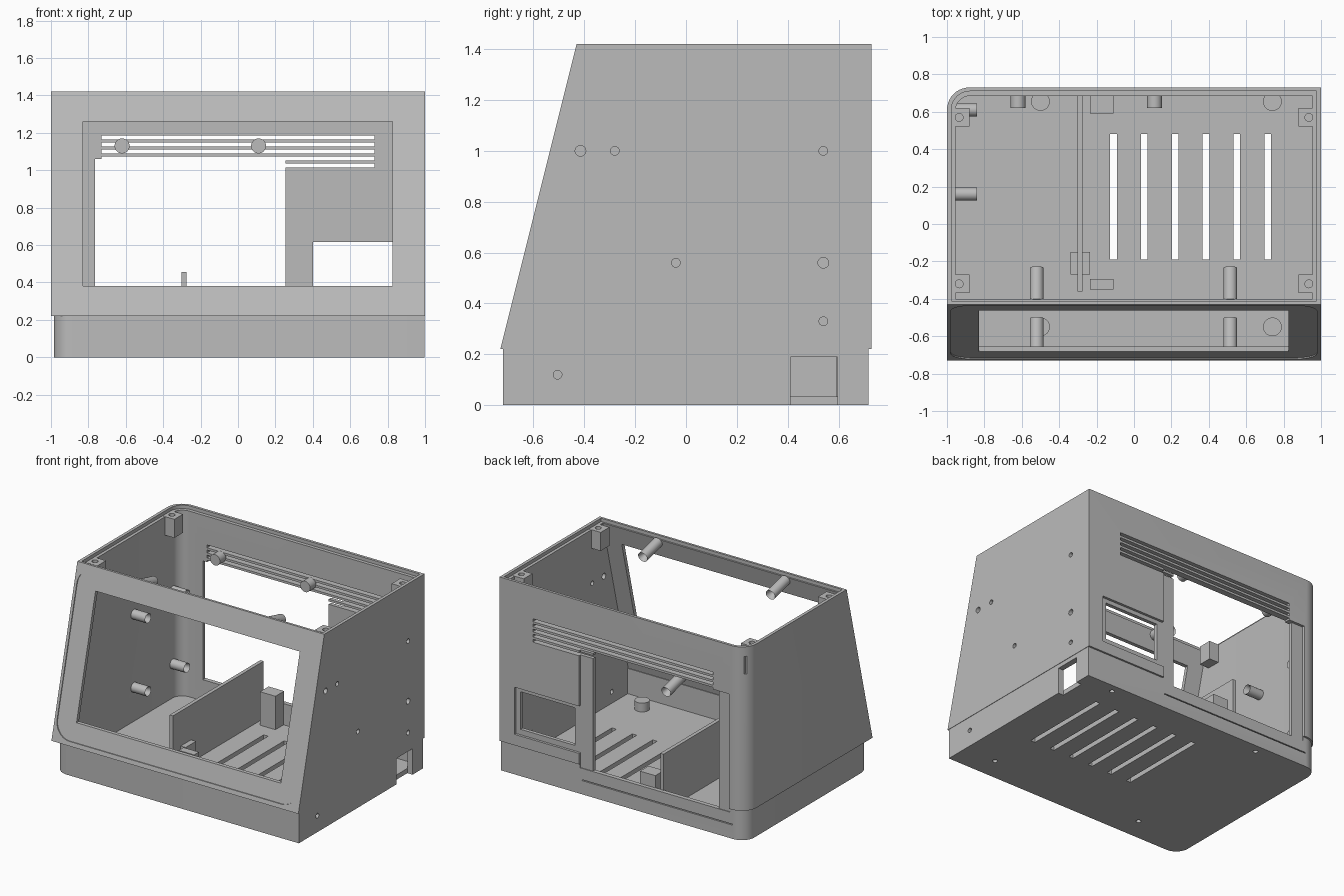
import bpy, bmesh, math
from mathutils import Vector, Matrix

cube = bpy.data.objects.get("Cube")
if cube:
    bpy.data.objects.remove(cube, do_unlink=True)

grey = bpy.data.materials.new("plain grey plastic")
grey.use_nodes = True
tone = (0.5, 0.5, 0.5, 1)
grey.diffuse_color = tone
grey.node_tree.nodes["Principled BSDF"].inputs["Base Color"].default_value = tone

TOP, SEAM, FLOOR = 1.42, 0.22, 0.035


def front(z):
    """y of the sloping front at height z"""
    return -0.73 + 0.25 * (z - SEAM)


def finish(name, bm):
    bmesh.ops.recalc_face_normals(bm, faces=bm.faces)
    mesh = bpy.data.meshes.new(name)
    bm.to_mesh(mesh)
    bm.free()
    mesh.materials.append(grey)
    ob = bpy.data.objects.new(name, mesh)
    bpy.context.collection.objects.link(ob)
    return ob


def round_edges(bm, rule, radius):
    edges = [e for e in bm.edges if rule(e)]
    bmesh.ops.bevel(bm, geom=edges, offset=radius, segments=10, profile=0.5, affect='EDGES')


def upright(e):
    a, b = e.verts
    return abs(a.co.x - b.co.x) + abs(a.co.y - b.co.y) < 1e-4


def box(name, x, y, z, rule=None, radius=0.1, shear=False):
    bm = bmesh.new()
    bmesh.ops.create_cube(bm, size=1)
    for v in bm.verts:
        v.co = [r[0] if c < 0 else r[1] for c, r in zip(v.co, (x, y, z))]
    if rule:
        round_edges(bm, rule, radius)
    if shear:
        for v in bm.verts:
            v.co.y += front(v.co.z)
    return finish(name, bm)


def sloped_body(name, x, z, inset, back, radius):
    """Block with the sloping front and one rounded rear corner"""
    bm = bmesh.new()
    profile = [(front(z[0]) + inset, z[0]), (back, z[0]), (back, z[1]), (front(z[1]) + inset, z[1])]
    face = bm.faces.new([bm.verts.new((x[0], y, h)) for y, h in profile])
    side = bmesh.ops.extrude_face_region(bm, geom=[face])
    for v in side["geom"]:
        if isinstance(v, bmesh.types.BMVert):
            v.co.x = x[1]
    bmesh.ops.recalc_face_normals(bm, faces=bm.faces)
    round_edges(bm, lambda e: upright(e) and e.verts[0].co.x < 0, radius)
    return finish(name, bm)


def cylinder(name, start, end, radius, bore=0.0, depth=0.05):
    """Cylinder from start to end, with a blind bore in its end"""
    a, b = Vector(start), Vector(end)
    bm = bmesh.new()
    turn = (b - a).to_track_quat('Z', 'Y').to_matrix().to_4x4()
    bmesh.ops.create_cone(bm, cap_ends=True, segments=32, radius1=radius, radius2=radius,
                          depth=(b - a).length, matrix=Matrix.Translation((a + b) / 2) @ turn)
    if bore:
        bm.faces.ensure_lookup_table()
        tip = min((f for f in bm.faces if len(f.verts) > 4),
                  key=lambda f: (f.calc_center_median() - b).length)
        bmesh.ops.inset_individual(bm, faces=[tip], thickness=radius - bore)
        bmesh.ops.translate(bm, verts=tip.verts, vec=(a - b).normalized() * depth)
    return finish(name, bm)


def cut(ob, cutters):
    for c in cutters:
        m = ob.modifiers.new("cut", 'BOOLEAN')
        m.operation, m.solver, m.object = 'DIFFERENCE', 'EXACT', c
        bpy.context.view_layer.objects.active = ob
        bpy.ops.object.modifier_apply(modifier=m.name)


def smooth(ob):
    bpy.ops.object.select_all(action='DESELECT')
    ob.select_set(True)
    bpy.context.view_layer.objects.active = ob
    bpy.ops.object.shade_smooth_by_angle(angle=math.radians(30))


helpers = []


def helper(ob):
    helpers.append(ob)
    return ob


# Main shells
left_corner = lambda e: upright(e) and e.verts[0].co.x < 0
rear_left = lambda e: left_corner(e) and e.verts[0].co.y > 0
along_y = lambda e: abs(e.verts[0].co.y - e.verts[1].co.y) > 0.01

upper = sloped_body("upper_shell", (-1, 1), (SEAM, TOP), 0, 0.73, 0.12)
base = box("base_tray", (-0.985, 0.997), (-0.72, 0.717), (0, SEAM), left_corner, 0.1)

cut(upper, [
    helper(sloped_body("upper_cavity", (-0.955, 0.955), (0.1, 1.6), 0.035, 0.685, 0.08)),
    helper(box("lid_rebate", (-0.977, 0.977), (-0.413, 0.71), (1.395, 1.6), rear_left, 0.1)),
    helper(box("bezel_recess", (-0.98, 0.978), (-0.2, 0.007), (0.25, 1.395), along_y, 0.12, True)),
    helper(box("screen_opening", (-0.83, 0.825), (-0.9, -0.3), (0.38, 1.26))),
    helper(box("corner_slot", (-0.99, -0.96), (0.685, 0.8), (1.22, 1.35))),
])
cut(base, [helper(box("base_cavity", (-0.955, 0.955), (-0.69, 0.685), (FLOOR, 0.4), left_corner, 0.08))])

# Rear openings shared by both shells
rear = [
    helper(box("rear_opening", (-0.765, 0.255), (0.6, 0.9), (0.19, 1.06))),
    helper(box("rear_rebate", (-0.86, 0.355), (0.712, 0.9), (0.19, 1.06))),
]
cut(base, rear)
cut(upper, rear + [
    helper(box("socket_rebate", (0.355, 0.88), (0.712, 0.9), (0.3, 0.645))),
    helper(box("socket_opening", (0.4, 0.84), (0.6, 0.9), (0.34, 0.615))),
])
cut(upper, [helper(box("rear_vent", (-0.73, 0.73), (0.6, 0.9), (z, z + 0.021)))
            for z in [1.015 + 0.0375 * i for i in range(5)]])
cut(base, [helper(box("rear_slit", (-0.88, 0.34), (0.705, 0.8), (0.1, 0.107)))])

# Side screw holes and plug notch
for y, z, r in ((-0.415, 1, 0.021), (-0.28, 1, 0.017), (0.54, 1, 0.017), (-0.04, 0.56, 0.017),
                (0.54, 0.56, 0.021), (0.54, 0.33, 0.017), (-0.505, 0.12, 0.017)):
    hole = helper(cylinder("side_hole", (0.9, y, z), (1.1, y, z), r))
    cut(upper if z > SEAM else base, [hole])
cut(base, [helper(box("plug_notch", (0.955, 1.1), (0.41, 0.595), (-0.1, 0.19)))])

# Floor vents
cut(base, [helper(box("floor_vent", (x - 0.018, x + 0.018), (-0.19, 0.48), (-0.1, 0.1)))
           for x in [-0.11 + 0.165 * i for i in range(6)]])

# Feet bosses with screw holes from below
parts = [upper, base]
for x in (-0.5, 0.74):
    for y in (-0.55, 0.655):
        cut(base, [helper(cylinder("foot_hole", (x, y, -0.1), (x, y, 0.03), 0.017))])
        parts.append(cylinder("foot_boss", (x, y, 0.02), (x, y, 0.1), 0.05))

# Posts on the left wall
for y in (0.16, 0.61):
    for z in (0.285, 0.82):
        parts.append(cylinder("side_post", (-0.965, y, z), (-0.84, y, z), 0.035, 0.015))

# Posts on the rear wall
for x in (-0.62, 0.11):
    parts.append(cylinder("rear_post", (x, 0.69, 1.13), (x, 0.62, 1.13), 0.04))

# Posts square to the sloping front
for x in (-0.52, 0.515):
    for y, z in ((-0.235, 1.325), (-0.505, 0.235)):
        parts.append(cylinder("screen_post", (x, y - 0.175, z + 0.044), (x, y, z), 0.037, 0.016))

# Lid screw blocks in the corners
for side in (-1, 1):
    for y in (-0.32, 0.57):
        block = box("lid_screw_block", sorted((side * 0.88, side * 0.97)),
                    (y - 0.05, y + 0.05), (1.26, 1.396))
        cut(block, [helper(cylinder("block_hole", (side * 0.935, y, 1.3),
                                    (side * 0.935, y, 1.5), 0.021))])
        parts.append(block)

# Divider and board holders on the floor
box("divider", (-0.302, -0.275), (-0.36, 0.69), (0.03, 0.455))
box("divider_foot", (-0.34, -0.235), (-0.27, -0.15), (0.03, 0.2))
box("front_board_holder", (-0.235, -0.11), (-0.35, -0.295), (0.03, 0.21))
box("rear_board_holder", (-0.235, -0.11), (0.59, 0.69), (0.03, 0.28))

for ob in parts:
    smooth(ob)
for ob in helpers:
    bpy.data.objects.remove(ob, do_unlink=True)
